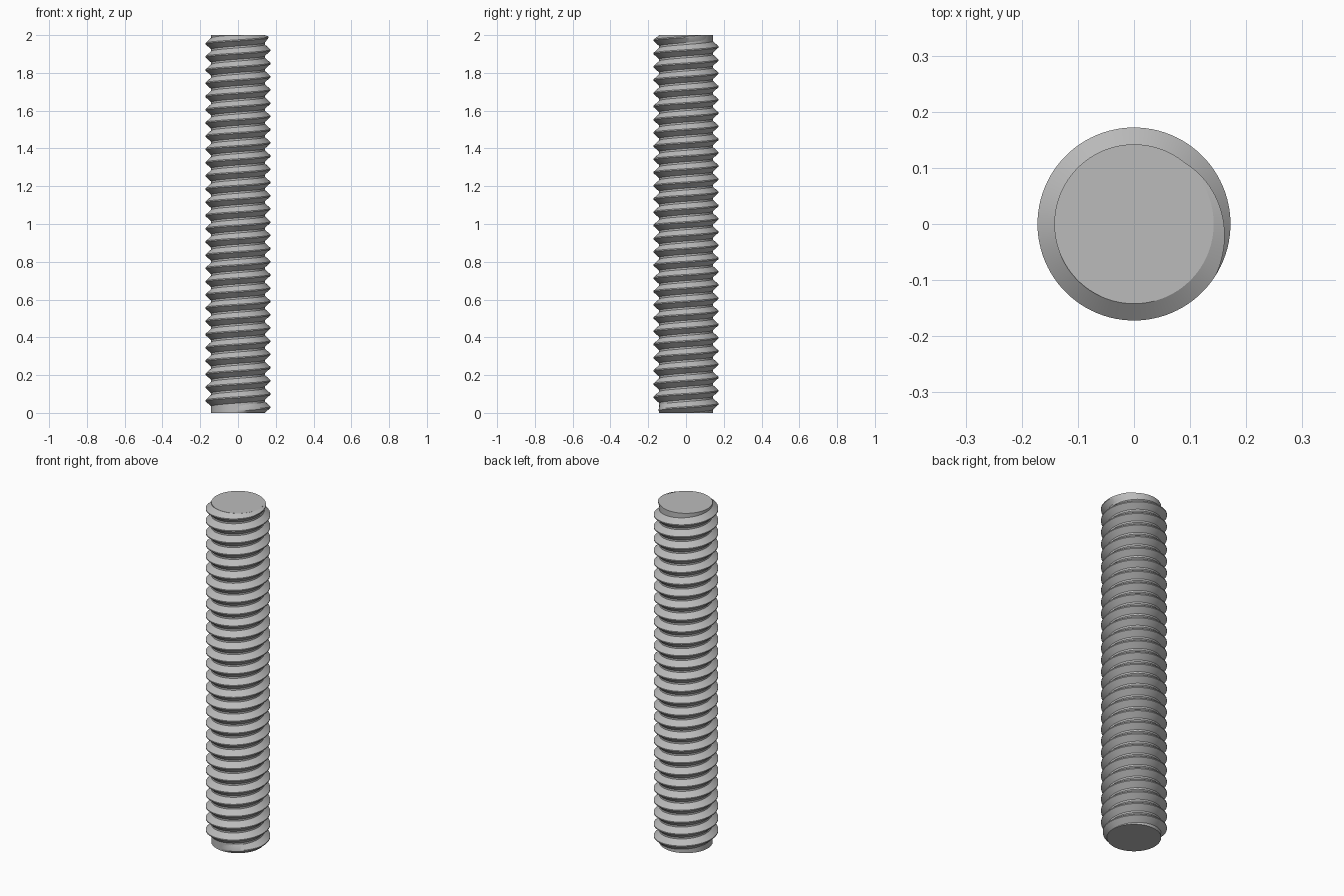
import bpy, bmesh, math

cube = bpy.data.objects.get("Cube")
if cube:
    bpy.data.objects.remove(cube, do_unlink=True)

LENGTH = 2.0
CORE_R, CREST_R = 0.142, 0.172
PITCH = 0.07
ROOT_HALF, CREST_HALF = 0.031, 0.003   # half widths of the thread section
STEPS = 96                             # segments per turn
Z_AT_ZERO = 0.03                       # crest height where the thread first crosses +x
START, END = math.radians(-97), math.radians(28 * 360 + 53)
FADE = math.radians(85)

steel = bpy.data.materials.new("plain_steel_grey")
steel.use_nodes = True
grey = (0.5, 0.5, 0.5, 1)
steel.diffuse_color = grey
steel.node_tree.nodes["Principled BSDF"].inputs["Base Color"].default_value = grey


def finish(bm, name):
    mesh = bpy.data.meshes.new(name)
    bmesh.ops.recalc_face_normals(bm, faces=bm.faces)
    bm.to_mesh(mesh)
    bm.free()
    mesh.materials.append(steel)
    obj = bpy.data.objects.new(name, mesh)
    bpy.context.collection.objects.link(obj)
    bpy.ops.object.select_all(action="DESELECT")
    obj.select_set(True)
    bpy.context.view_layer.objects.active = obj
    bpy.ops.object.shade_smooth_by_angle(angle=math.radians(30))
    return obj


# Plain core of the rod
bm = bmesh.new()
bmesh.ops.create_cone(bm, cap_ends=True, segments=STEPS, radius1=CORE_R,
                      radius2=CORE_R, depth=LENGTH)
bmesh.ops.translate(bm, verts=bm.verts, vec=(0, 0, LENGTH / 2))
finish(bm, "rod_core")

# Helical thread that runs out at both ends and stays within the rod's length
bm = bmesh.new()
count = round((END - START) / (2 * math.pi) * STEPS)
root_r = CORE_R - 0.001
rings = []
for i in range(count + 1):
    a = START + (END - START) * i / count
    z = Z_AT_ZERO + PITCH * a / (2 * math.pi)
    fade = min(1, (a - START) / FADE, (END - a) / FADE)
    crest = root_r + (CREST_R - root_r) * fade
    section = [(root_r, -ROOT_HALF), (crest, -CREST_HALF),
               (crest, CREST_HALF), (root_r, ROOT_HALF)]
    rings.append([bm.verts.new((r * math.cos(a), r * math.sin(a),
                                min(LENGTH, max(0, z + dz))))
                  for r, dz in section])
for low, high in zip(rings, rings[1:]):
    for j in range(4):
        k = (j + 1) % 4
        bm.faces.new((low[j], high[j], high[k], low[k]))
finish(bm, "thread")
